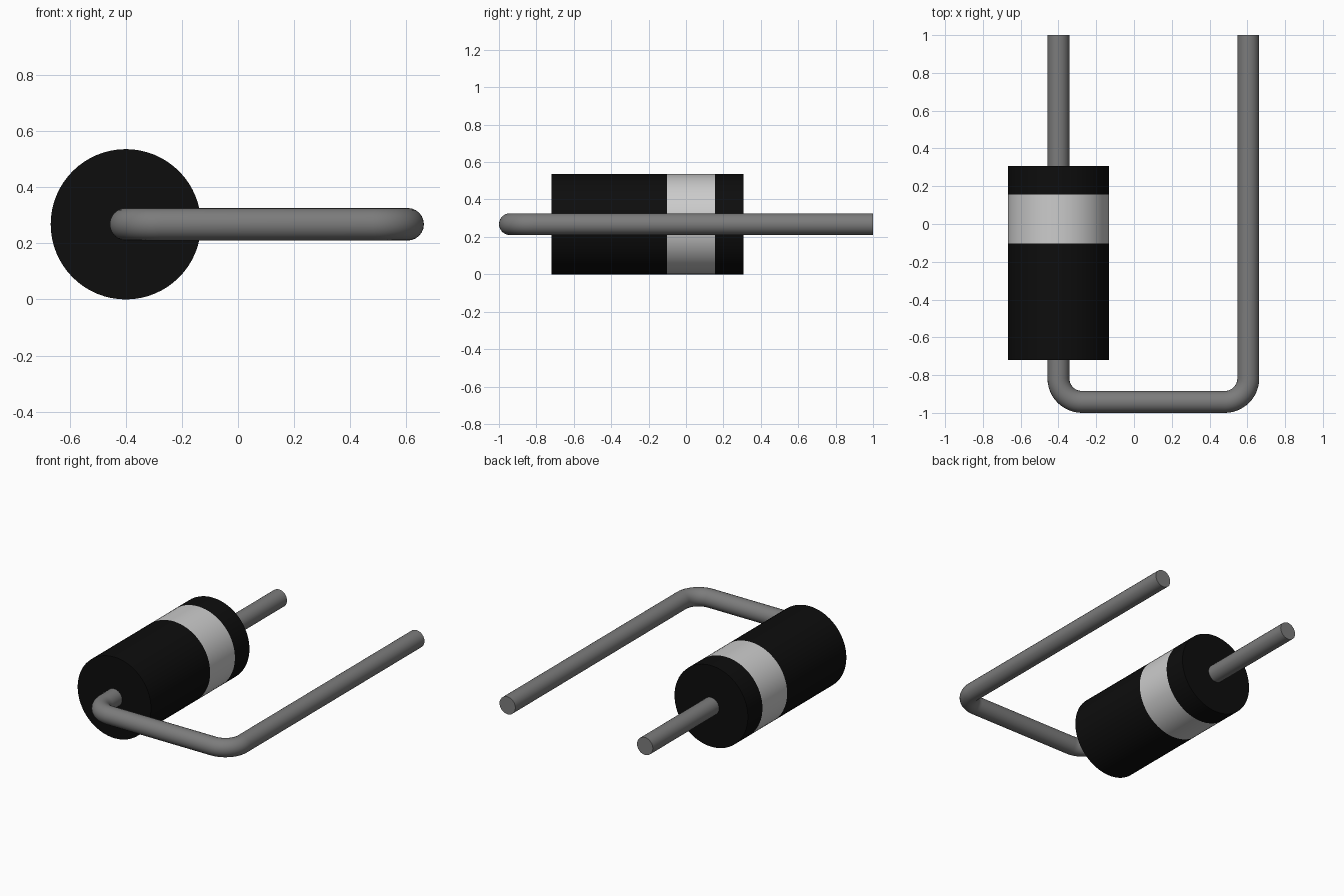
import bpy, bmesh
from math import pi, sin, cos, radians
from mathutils import Vector, Matrix

cube = bpy.data.objects.get("Cube")
if cube:
    bpy.data.objects.remove(cube, do_unlink=True)


def make_material(name, value):
    mat = bpy.data.materials.new(name)
    mat.use_nodes = True
    color = (value, value, value, 1)
    mat.diffuse_color = color
    mat.node_tree.nodes["Principled BSDF"].inputs["Base Color"].default_value = color
    return mat


black = make_material("black casing", 0.004)
silver = make_material("silver band", 0.6)
steel = make_material("grey wire", 0.2)

AXIS_X, AXIS_Z = -0.4, 0.268   # centre line of the casing
FAR_X, FRONT_Y = 0.605, -0.942  # far leg and front run of the wire
BODY_R, WIRE_R, BEND_R = 0.268, 0.058, 0.125


def smooth(obj):
    bpy.ops.object.select_all(action="DESELECT")
    obj.select_set(True)
    bpy.context.view_layer.objects.active = obj
    bpy.ops.object.shade_smooth_by_angle(angle=radians(35))


def make_casing():
    """Cylinder along y, cut into rings so the band is its own set of faces."""
    stations = [-0.72, -0.102, 0.156, 0.308]
    sides = 64
    bm = bmesh.new()
    rings = [[bm.verts.new((BODY_R * cos(2 * pi * i / sides), y,
                            BODY_R * sin(2 * pi * i / sides)))
              for i in range(sides)] for y in stations]
    for k, (a, b) in enumerate(zip(rings, rings[1:])):
        for i in range(sides):
            j = (i + 1) % sides
            face = bm.faces.new((a[i], b[i], b[j], a[j]))
            face.material_index = 1 if k == 1 else 0
    bm.faces.new(rings[0])
    bm.faces.new(rings[-1])
    bmesh.ops.recalc_face_normals(bm, faces=bm.faces)
    mesh = bpy.data.meshes.new("casing")
    bm.to_mesh(mesh)
    bm.free()
    mesh.materials.append(black)
    mesh.materials.append(silver)
    obj = bpy.data.objects.new("casing", mesh)
    obj.location = (AXIS_X, 0, AXIS_Z)
    bpy.context.collection.objects.link(obj)
    smooth(obj)


def make_wire(name, path):
    """Capped round tube following a path in the horizontal plane."""
    curve = bpy.data.curves.new(name, "CURVE")
    curve.dimensions = "3D"
    curve.bevel_depth = WIRE_R
    curve.bevel_resolution = 10
    curve.use_fill_caps = True
    spline = curve.splines.new("POLY")
    spline.points.add(len(path) - 1)
    for point, (x, y) in zip(spline.points, path):
        point.co = (x, y, AXIS_Z, 1)
    curve.materials.append(steel)
    obj = bpy.data.objects.new(name, curve)
    bpy.context.collection.objects.link(obj)
    bpy.ops.object.select_all(action="DESELECT")
    obj.select_set(True)
    bpy.context.view_layer.objects.active = obj
    bpy.ops.object.convert(target="MESH")
    obj = bpy.context.view_layer.objects.active
    # Weld the end caps to the tube
    bm = bmesh.new()
    bm.from_mesh(obj.data)
    bmesh.ops.remove_doubles(bm, verts=bm.verts, dist=0.0005)
    bmesh.ops.recalc_face_normals(bm, faces=bm.faces)
    bm.to_mesh(obj.data)
    bm.free()
    smooth(obj)


def bend(cx, start):
    """Quarter-circle of wire turning anticlockwise from the start angle."""
    steps = 12
    cy = FRONT_Y + BEND_R
    return [(cx + BEND_R * cos(start + pi / 2 * i / steps),
             cy + BEND_R * sin(start + pi / 2 * i / steps))
            for i in range(steps + 1)]


make_casing()
make_wire("rear_lead", [(AXIS_X, 0.25), (AXIS_X, 1)])
make_wire("bent_lead", [(AXIS_X, -0.65)]
          + bend(AXIS_X + BEND_R, pi)
          + bend(FAR_X - BEND_R, 1.5 * pi)
          + [(FAR_X, 1)])
